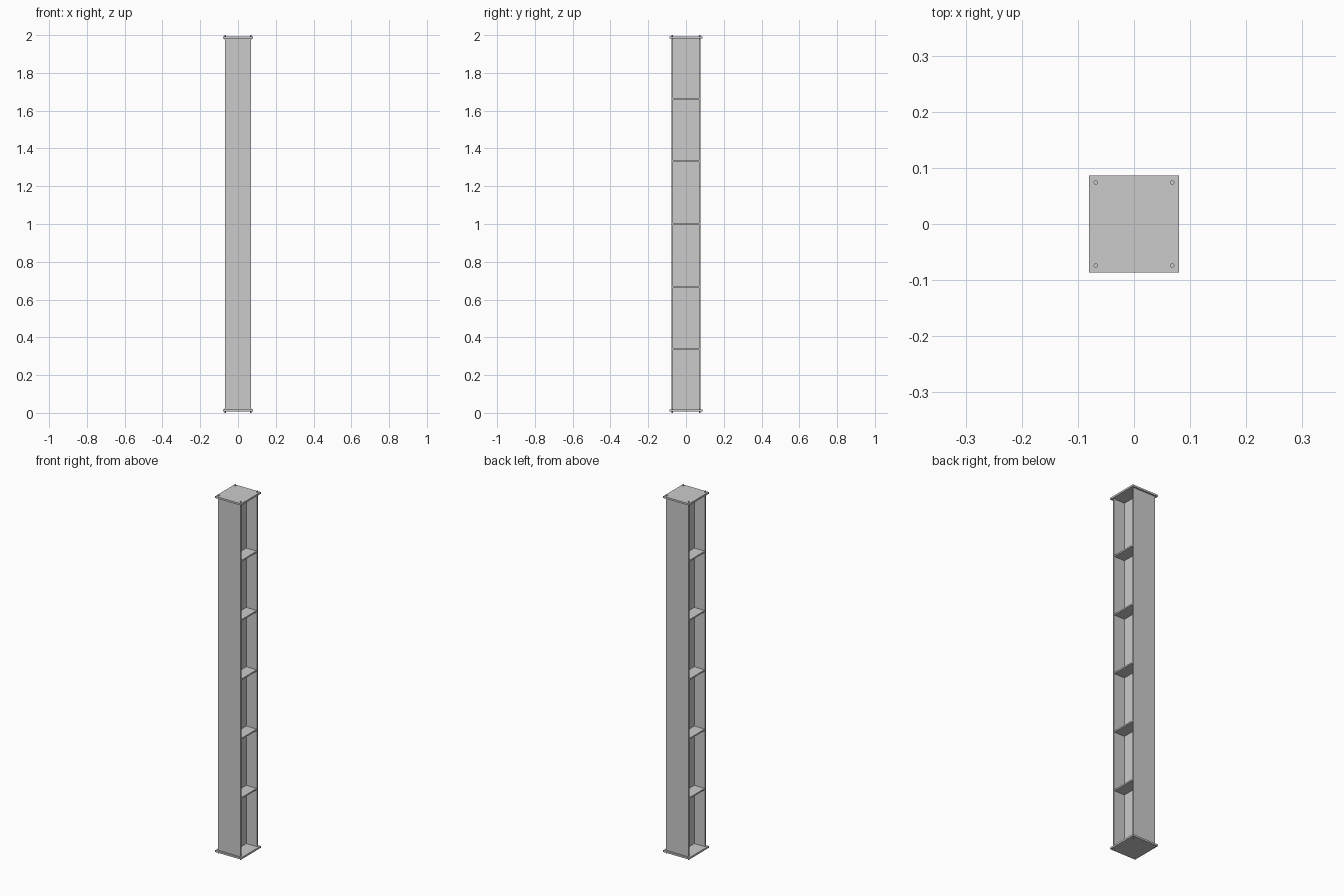
import bpy

if "Cube" in bpy.data.objects:
    bpy.data.objects.remove(bpy.data.objects["Cube"])

HX, HY = 0.069, 0.078      # half width and half depth of the column section
FLANGE, WEB = 0.009, 0.006 # thicknesses
Z0, Z1 = 0.007, 1.993      # outer faces of the end plates
PLATE = 0.010


def box(name, lo, hi):
    bpy.ops.mesh.primitive_cube_add(size=1, location=[(a + b) / 2 for a, b in zip(lo, hi)])
    ob = bpy.context.object
    ob.name = name
    ob.scale = [b - a for a, b in zip(lo, hi)]
    bpy.ops.object.transform_apply(location=False, rotation=False, scale=True)
    return ob


# H-section column, extruded from its profile
yi, xw = HY - FLANGE, WEB / 2
half = [(HX, -HY), (HX, -yi), (xw, -yi), (xw, yi), (HX, yi), (HX, HY)]
profile = half + [(-x, y) for x, y in reversed(half)]
n = len(profile)
zb, zt = Z0 + PLATE, Z1 - PLATE
verts = [(x, y, z) for z in (zb, zt) for x, y in profile]
faces = [(i, (i + 1) % n, n + (i + 1) % n, n + i) for i in range(n)]
faces += [tuple(reversed(range(n))), tuple(range(n, 2 * n))]
mesh = bpy.data.meshes.new("column")
mesh.from_pydata(verts, [], faces)
bpy.context.collection.objects.link(bpy.data.objects.new("column", mesh))

# End plates
for name, a, b in (("base_plate", Z0, zb), ("top_plate", zt, Z1)):
    box(name, (-0.08, -0.0865, a), (0.08, 0.0865, b))

# Stiffener plates between the flanges, both sides of the web
for i in range(1, 6):
    z = Z0 + (Z1 - Z0) * i / 6
    for side, a, b in (("left", -HX + 0.002, -xw), ("right", xw, HX - 0.002)):
        box(f"stiffener_{side}_{i}", (a, -yi, z - 0.004), (b, yi, z + 0.004))

# Corner bolts through both end plates
for end, z in (("base", 0.0115), ("top", 1.9885)):
    for sx in (-1, 1):
        for sy in (-1, 1):
            bpy.ops.mesh.primitive_cylinder_add(vertices=16, radius=0.004, depth=0.023,
                                                location=(sx * 0.068, sy * 0.074, z))
            bpy.context.object.name = f"{end}_bolt"
            bpy.ops.object.shade_smooth_by_angle()
